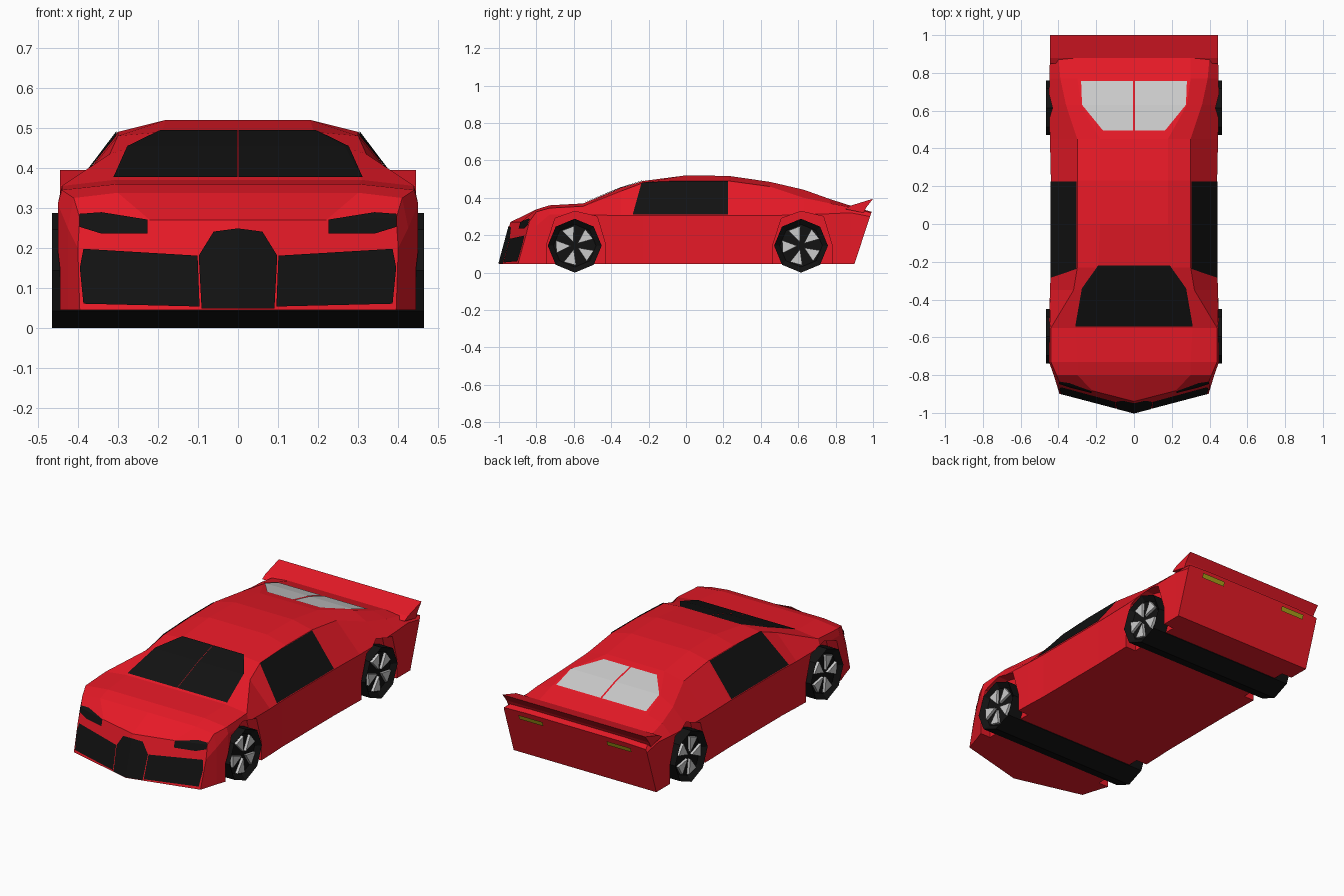
import bpy, bmesh, math
from mathutils import Vector, Matrix

if "Cube" in bpy.data.objects:
    bpy.data.objects.remove(bpy.data.objects["Cube"])

def material(name, rgb):
    m = bpy.data.materials.new(name)
    m.diffuse_color = (*rgb, 1)
    m.use_nodes = True
    m.node_tree.nodes["Principled BSDF"].inputs["Base Color"].default_value = m.diffuse_color
    return m

RED = material("red_paint", (0.8, 0.01, 0.02))
BLACK = material("black", (0.006, 0.006, 0.006))
YELLOW = material("yellow_lamp", (0.4, 0.35, 0.01))

def make(name, bm, mat=None):
    me = bpy.data.meshes.new(name)
    bm.to_mesh(me)
    ob = bpy.data.objects.new(name, me)
    bpy.context.collection.objects.link(ob)
    if mat:
        me.materials.append(mat)
    return ob

def prism(name, prof, x0, x1, mat=None):
    """Extrude a (y, z) profile along x."""
    bm = bmesh.new()
    f = bm.faces.new([bm.verts.new((x0, y, z)) for y, z in prof])
    r = bmesh.ops.extrude_face_region(bm, geom=[f])
    bmesh.ops.translate(bm, vec=(x1 - x0, 0, 0),
                        verts=[v for v in r["geom"] if isinstance(v, bmesh.types.BMVert)])
    bmesh.ops.recalc_face_normals(bm, faces=bm.faces)
    return make(name, bm, mat)

# body cross-sections: y, sill x, belt x, belt z, edge x, edge z, top x, top z
ZB = 0.045
STATIONS = [
    ("nose", .395, .40, .20, .395, .275, .22, .27),
    (-.80, .425, .425, .25, .41, .325, .30, .338),
    (-.73, .45, .45, .31, .44, .345, .30, .36),
    (-.55, .45, .45, .31, .44, .355, .31, .37),
    (-.35, .445, .445, .305, .32, .435, .265, .452),
    (-.23, .44, .44, .305, .30, .48, .19, .49),
    (0, .44, .44, .305, .30, .49, .18, .52),
    (.23, .44, .44, .305, .30, .49, .18, .517),
    (.45, .445, .445, .305, .30, .46, .18, .485),
    (.63, .448, .45, .31, .36, .40, .28, .443),
    (.77, .445, .448, .315, .39, .37, .30, .393),
    (.88, .445, .445, .32, .40, .35, .30, .358),
    ("tail", .445, .445, .30, .443, .32, .30, .325),
]

def station_point(y, x, z):
    if y == "nose":                       # V-shaped, leaning front face
        y = -1 + .256 * x + .27 * (z - ZB)
    elif y == "tail":                     # tail leaning outwards
        y = .90 + .33 * (z - ZB)
    return x, y, z

bm = bmesh.new()
for s in (1, -1):
    rings = []
    for y, xb, xs, zs, xr, zr, xm, zm in STATIONS:
        half = [(0, ZB), (xb, ZB), (xs, zs), (xr, zr), (xm, zm), (0, zm)]
        pts = [station_point(y, *p) for p in half]
        rings.append([bm.verts.new((s * a, b, c)) for a, b, c in pts])
    for a, b in zip(rings, rings[1:]):
        for i in range(5):
            bm.faces.new((a[i], a[i + 1], b[i + 1], b[i]))
    bm.faces.new(rings[0])
    bm.faces.new(rings[-1])
bmesh.ops.remove_doubles(bm, verts=bm.verts, dist=1e-5)
bmesh.ops.recalc_face_normals(bm, faces=bm.faces)
body_bm = bm
body = make("body", bm, RED)

def panel(name, poly, view, mat=None, both=True, lift=.004, facing=.3):
    """Cut a convex outline out of the body surface, seen along view, and lift it."""
    view = Vector(view)
    k = max(range(3), key=lambda i: abs(view[i]))
    u, v = [i for i in range(3) if i != k]
    for s in ((1, -1) if both else (1,)):
        b = body_bm.copy()
        b.normal_update()
        bmesh.ops.delete(b, geom=[f for f in b.faces if f.normal.dot(view) < facing], context="FACES")
        pts = []
        for p in poly:
            q = Vector((0, 0, 0))
            q[u], q[v] = p
            pts.append(q)
        mid = sum(pts, Vector()) / len(pts)
        for p, q in zip(pts, pts[1:] + pts[:1]):
            n = (q - p).cross(view)
            if n.dot(mid - p) > 0:
                n.negate()
            bmesh.ops.bisect_plane(b, geom=b.verts[:] + b.edges[:] + b.faces[:], plane_co=p,
                                   plane_no=n.normalized(), clear_outer=True)
        b.normal_update()
        for w in b.verts:
            w.co += w.normal * lift
        if s < 0:
            bmesh.ops.scale(b, vec=(-1, 1, 1), verts=b.verts)
            bmesh.ops.reverse_faces(b, faces=b.faces)
        make(name, b, mat)
        b.free()

FRONT, BACK, SIDE, TOP = (0, -1, 0), (0, 1, 0), (1, 0, 0), (0, 0, 1)

# glass
panel("windshield_half", [(.001, -.54), (.31, -.54), (.275, -.34), (.19, -.22), (.001, -.22)], TOP, BLACK)
panel("rear_window_half", [(.005, .755), (.28, .755), (.275, .63), (.165, .495), (.005, .495)], TOP)
panel("side_window", [(-.285, .308), (.225, .308), (.225, .488), (-.235, .488)], SIDE, BLACK, facing=.4)

# grilles and lamps
panel("side_grille", [(.10, .18), (.385, .197), (.394, .15), (.385, .06), (.095, .053)], FRONT, BLACK)
panel("centre_grille", [(-.09, .048), (.09, .048), (.097, .18), (.06, .24), (0, .248), (-.06, .24), (-.097, .18)],
      FRONT, BLACK, both=False)
panel("headlight", [(.225, .235), (.34, .235), (.395, .252), (.395, .283), (.34, .287), (.225, .27)], FRONT, BLACK)
panel("tail_light", [(.20, .28), (.35, .28), (.35, .305), (.20, .305)], BACK, YELLOW, lift=.008)

# rear spoiler
prism("spoiler", [(.85, .34), (.88, .358), (1, .395), (.965, .35), (.95, .32)], -.445, .445, RED)

# wheel arches cut into the flanks
ARCH = [(-.15, 0), (-.15, .15), (-.105, .29), (0, .328), (.12, .30), (.165, .15), (.165, 0)]
AXLES = (("front", -.595), ("rear", .615))
for label, yc in AXLES:
    for s in (1, -1):
        cutter = prism("arch_cutter", [(yc + y, z) for y, z in ARCH], *sorted((s * .38, s * .6)))
        cutter.hide_render = True
        cutter.hide_set(True)
        mod = body.modifiers.new("arch", "BOOLEAN")
        mod.object = cutter
        mod.solver = "EXACT"

# eight-sided wheels joined across the car, with five-bladed rims
R = .144
for label, yc in AXLES:
    bm = bmesh.new()
    bmesh.ops.create_cone(bm, cap_ends=True, segments=8, radius1=R, radius2=R, depth=.93,
                          matrix=Matrix.Translation((0, yc, R)) @ Matrix.Rotation(math.pi / 2, 4, "Y"))
    bm.normal_update()
    caps = [f for f in bm.faces if len(f.verts) == 8]
    bmesh.ops.inset_individual(bm, faces=caps, thickness=.03, depth=-.025)
    make(label + "_wheels", bm, BLACK)
    for s in (1, -1):
        for i in range(5):
            a = math.radians(111 + 72 * i)
            blade = [(yc + r * math.cos(a + d), R + r * math.sin(a + d))
                     for r, d in ((.02, 0), (.105, -.33), (.105, .33))]
            prism(label + "_rim_blade", blade, s * .435, s * .455)
